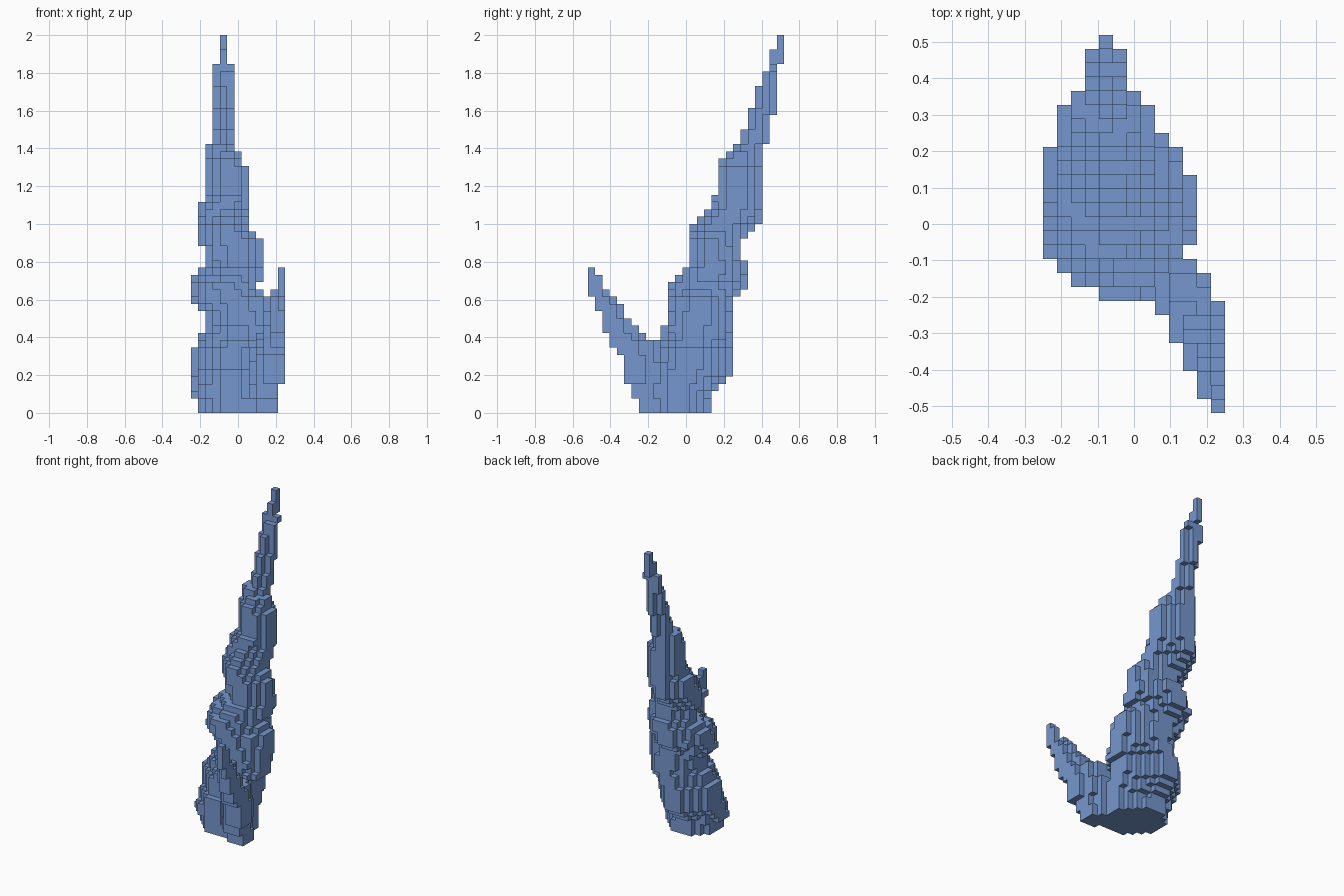
import bpy
import bmesh
from mathutils import Vector

cube = bpy.data.objects.get("Cube")
if cube:
    bpy.data.objects.remove(cube, do_unlink=True)

# Size of one block and the grid: columns, rows, layers
BLOCK = 2 / 52
COLUMNS, ROWS, LAYERS = 13, 27, 52

stone = bpy.data.materials.new("slate_blue")
stone.use_nodes = True
colour = (0.18, 0.31, 0.61, 1)
stone.diffuse_color = colour
shader = stone.node_tree.nodes["Principled BSDF"]
shader.inputs["Base Color"].default_value = colour
shader.inputs["Roughness"].default_value = 0.8


def edge_at(steps, layer):
    """Value of a stepped edge, given as (first layer, value) pairs."""
    return [value for first, value in steps if first <= layer][-1]


def stepped_horn(left, right, front, back, top, power, skew):
    """Blocks of a horn whose layers are slanted ovals inside stepped edges."""
    cells = set()
    for k in range(top):
        x0, x1, y0, y1, p = (edge_at(s, k)
                             for s in (left, right, front, back, power))
        for i in range(x0, x1):
            for j in range(y0, y1):
                u = (2 * i + 1 - x0 - x1) / (x1 - x0)
                v = (2 * j + 1 - y0 - y1) / (y1 - y0)
                reach = abs(u) ** p + abs(v) ** p + skew * u * v
                if reach <= 1.02 - skew ** 2 / 4:
                    cells.add((i, j, k))
    return cells


def build_blocks(name, cells, solid):
    """Mesh of the outer faces of the blocks."""
    bm = bmesh.new()
    corners = {}

    def corner(p):
        key = tuple(round(2 * c) for c in p)
        if key not in corners:
            offset = Vector((COLUMNS / 2, ROWS / 2, 0))
            corners[key] = bm.verts.new((p - offset) * BLOCK)
        return corners[key]

    half = Vector((0.5, 0.5, 0.5))
    for cell in sorted(cells):
        centre = Vector(cell) + half
        for axis in range(3):
            for sign in (-1, 1):
                normal = Vector((0, 0, 0))
                normal[axis] = sign
                if tuple(int(c) for c in Vector(cell) + normal) in solid:
                    continue
                side = Vector((0, 0, 0))
                side[(axis + 1) % 3] = 0.5
                up = normal.cross(side)
                middle = centre + normal / 2
                bm.faces.new([corner(middle + a * side + b * up)
                              for a, b in ((-1, -1), (1, -1), (1, 1), (-1, 1))])
    mesh = bpy.data.meshes.new(name)
    bm.to_mesh(mesh)
    bm.free()
    mesh.materials.append(stone)
    obj = bpy.data.objects.new(name, mesh)
    bpy.context.scene.collection.objects.link(obj)


# Tall horn leaning back in overhanging tiers
tall_horn = stepped_horn(
    left=[(0, 1), (2, 0), (9, 1), (11, 2), (14, 1), (15, 0), (19, 1), (20, 2),
          (23, 1), (29, 2), (37, 3), (48, 4)],
    right=[(0, 10), (9, 11), (16, 10), (17, 9), (18, 10), (24, 9),
           (25, 8), (34, 7), (36, 6), (48, 5)],
    front=[(0, 8), (6, 9), (10, 10), (12, 11), (18, 12), (19, 13), (20, 14),
           (26, 15), (27, 16), (28, 17), (30, 18), (35, 19), (36, 20),
           (37, 21), (39, 22), (42, 23), (45, 24), (47, 25), (50, 26)],
    back=[(0, 17), (3, 18), (4, 19), (5, 20), (16, 21), (17, 22),
          (21, 21), (24, 22), (25, 23), (26, 24), (37, 25), (41, 26), (48, 27)],
    top=LAYERS, power=[(0, 1.6), (37, 1.3)], skew=0.25)

# Short horn curving out to the front left
short_horn = stepped_horn(
    left=[(0, 7), (4, 8), (9, 9), (11, 10), (14, 11), (17, 12)],
    right=[(0, 12), (4, 13)],
    front=[(0, 7), (2, 6), (4, 5), (8, 4), (9, 3), (11, 2), (14, 1), (16, 0)],
    back=[(0, 12), (4, 11), (7, 10), (10, 8), (11, 7), (12, 6), (13, 5),
          (15, 4), (16, 3), (17, 2), (19, 1)],
    top=20, power=[(0, 2)], skew=1) - tall_horn

solid = tall_horn | short_horn
build_blocks("tall_horn", tall_horn, solid)
build_blocks("short_horn", short_horn, solid)
